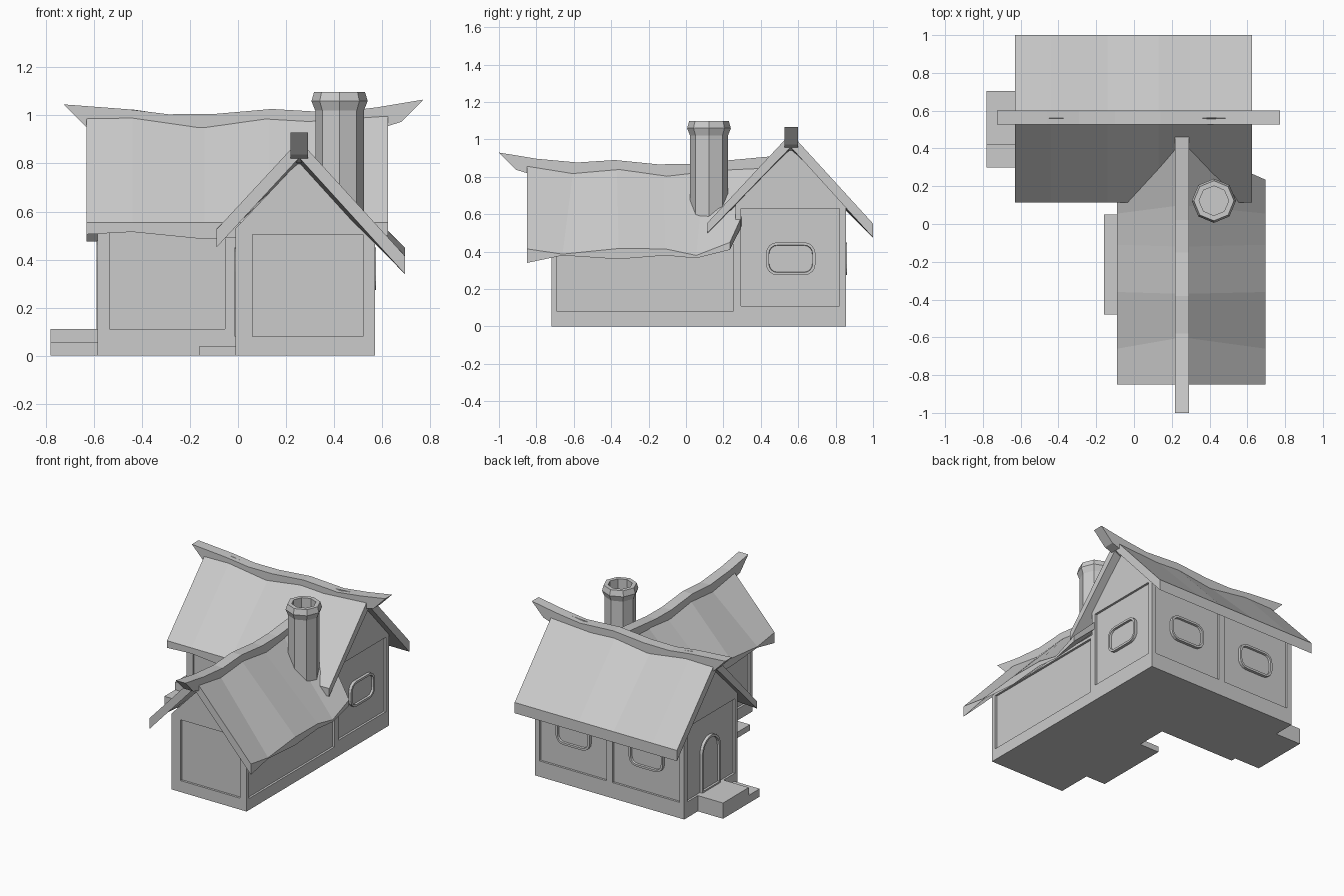
import bpy, bmesh
from math import sin, cos, pi
from mathutils import Vector

if "Cube" in bpy.data.objects:
    bpy.data.objects.remove(bpy.data.objects["Cube"])


def finish(name, bm):
    bmesh.ops.recalc_face_normals(bm, faces=bm.faces)
    me = bpy.data.meshes.new(name)
    bm.to_mesh(me)
    bm.free()
    ob = bpy.data.objects.new(name, me)
    bpy.context.collection.objects.link(ob)
    return ob


def loft(name, rings):
    """Skin a list of equal-length point rings and cap both ends."""
    bm = bmesh.new()
    vs = [[bm.verts.new(p) for p in r] for r in rings]
    n = len(vs[0])
    for a, b in zip(vs, vs[1:]):
        for i in range(n):
            j = (i + 1) % n
            bm.faces.new((a[i], a[j], b[j], b[i]))
    bm.faces.new(vs[0][::-1])
    bm.faces.new(vs[-1])
    return finish(name, bm)


def boxes(name, ranges):
    bm = bmesh.new()
    for x0, x1, y0, y1, z0, z1 in ranges:
        for v in bmesh.ops.create_cube(bm, size=1)["verts"]:
            v.co = (x0 if v.co.x < 0 else x1, y0 if v.co.y < 0 else y1, z0 if v.co.z < 0 else z1)
    return finish(name, bm)


def cut_panels(body, ranges):
    cutter = boxes(body.name + "_panel_cutter", ranges)
    cutter.hide_render = True
    cutter.hide_viewport = True
    mod = body.modifiers.new("panels", "BOOLEAN")
    mod.operation = "DIFFERENCE"
    mod.solver = "EXACT"
    mod.object = cutter


def trim(name, pts, origin, u, n):
    """Framed opening: raised rim with a sunken pane; u = width axis, n = outward."""
    o, u, n = Vector(origin), Vector(u), Vector(n)
    bm = bmesh.new()
    back = [bm.verts.new(o + u * a + Vector((0, 0, b))) for a, b in pts]
    front = [bm.verts.new(v.co + n * 0.02) for v in back]
    k = len(pts)
    for i in range(k):
        j = (i + 1) % k
        bm.faces.new((back[i], back[j], front[j], front[i]))
    bm.faces.new(back[::-1])
    pane = bm.faces.new(front)
    bmesh.ops.recalc_face_normals(bm, faces=bm.faces)
    bmesh.ops.inset_region(bm, faces=[pane], thickness=0.015)
    bmesh.ops.inset_region(bm, faces=[pane], thickness=0.002, depth=-0.014)
    return finish(name, bm)


# House walls: two gabled wings
yz = [(0.265, 0), (0.855, 0), (0.855, 0.66), (0.56, 0.95), (0.265, 0.66)]
back_wing = loft("back_wing_walls", [[(x, y, z) for y, z in yz] for x in (-0.585, 0.57)])
xz = [(-0.01, 0), (0.57, 0), (0.57, 0.49), (0.255, 0.81), (-0.01, 0.53)]
front_wing = loft("front_wing_walls", [[(x, y, z) for x, z in xz] for y in (-0.72, 0.28)])

# Recessed wall panels
D = 0.015
cut_panels(back_wing, [
    (0.57 - D, 0.7, 0.295, 0.82, 0.11, 0.63),
    (-0.7, -0.585 + D, 0.295, 0.82, 0.11, 0.63),
    (-0.535, -0.055, 0.2, 0.265 + D, 0.11, 0.63),
    (-0.55, -0.03, 0.855 - D, 0.95, 0.11, 0.63),
    (0.015, 0.535, 0.855 - D, 0.95, 0.11, 0.63)])
cut_panels(front_wing, [
    (0.06, 0.52, -0.8, -0.72 + D, 0.08, 0.505),
    (0.57 - D, 0.7, -0.69, 0.25, 0.08, 0.47),
    (-0.1, -0.01 + D, -0.69, 0.25, 0.08, 0.47)])

# Rounded windows
W, H, R = 0.132, 0.088, 0.06
window = []
for q, (sx, sz) in enumerate([(1, 1), (-1, 1), (-1, -1), (1, -1)]):
    for k in range(5):
        a = (q + k / 4) * pi / 2
        window.append((sx * (W - R) + R * cos(a), sz * (H - R) + R * sin(a)))
trim("right_window", window, (0.57 - D, 0.56, 0.362), (0, 1, 0), (1, 0, 0))
for side, x in (("left", -0.29), ("right", 0.275)):
    trim("back_window_" + side, window, (x, 0.855 - D, 0.362), (1, 0, 0), (0, 1, 0))

# Arched doors
door = [(-0.1, 0), (0.1, 0)] + [(0.1 * cos(k * pi / 10), 0.27 + 0.1 * sin(k * pi / 10)) for k in range(11)]
trim("left_door", door, (-0.585 + D, 0.56, 0.11), (0, 1, 0), (-1, 0, 0))
trim("porch_door", door, (-0.01 + D, -0.215, 0.08), (0, 1, 0), (-1, 0, 0))

# Doorsteps
boxes("left_doorstep_upper", [(-0.78, -0.57, 0.42, 0.705, 0, 0.11)])
boxes("left_doorstep_lower", [(-0.78, -0.57, 0.30, 0.42, 0, 0.055)])
boxes("porch_doorstep", [(-0.16, 0, -0.48, 0.05, 0, 0.04)])

# Back roof: (x, ridge z, front eave underside z)
T = 0.073
loft("back_roof", [[(x, 0.115, 0.555), (x, 0.56, r), (x, 1.0, 0.55),
                    (x, 1.0, 0.475), (x, 0.56, r - T), (x, 0.115, e)]
                   for x, r, e in [(-0.63, 1.022, 0.505), (-0.44, 1.025, 0.515), (-0.14, 0.982, 0.485),
                                   (0.13, 1.02, 0.5), (0.3, 1.01, 0.49), (0.625, 1.032, 0.5)]])

# Front roof: (ridge y, ridge z, eave y, eave top z, eave underside z)
L = 0.11
loft("front_roof", [[(-0.09, ye, t + L), (0.255, yr, r), (0.695, ye, t),
                     (0.695, ye, b), (0.255, yr, r - T), (-0.09, ye, b + L)]
                    for yr, r, ye, t, b in [(-0.85, 0.897, -0.85, 0.415, 0.34), (-0.6, 0.857, -0.66, 0.387, 0.38),
                                            (-0.37, 0.877, -0.36, 0.417, 0.36), (-0.12, 0.842, -0.11, 0.415, 0.38),
                                            (0.1, 0.867, 0.055, 0.38, 0.365), (0.43, 0.882, 0.235, 0.45, 0.41)]])


def ridge_beam(name, path, c, half, place):
    """Wavy beam with ends cut back underneath."""
    rings = []
    for i, (t, z) in enumerate(path):
        b = t + (0.09 if i == 0 else -0.09 if i == len(path) - 1 else 0)
        rings.append([place(t, c - half, z), place(t, c + half, z),
                      place(b, c + half, z - 0.092), place(b, c - half, z - 0.092)])
    return loft(name, rings)


# Ridge beams
ridge_beam("back_ridge_beam", [(-0.725, 1.046), (-0.46, 1.026), (-0.29, 1.005), (-0.1, 1.006), (0.14, 1.027),
                               (0.4, 1.012), (0.58, 1.034), (0.772, 1.066)], 0.563, 0.037,
           lambda t, c, z: (t, c, z))
ridge_beam("front_ridge_beam", [(-1.0, 0.93), (-0.8, 0.897), (-0.58, 0.877), (-0.38, 0.89), (-0.15, 0.867),
                                (0.02, 0.869), (0.2, 0.886), (0.46, 0.91)], 0.255, 0.037,
           lambda t, c, z: (c, t, z))

# Hollow octagonal chimney
loft("chimney", [[(0.423 + r * cos(k * pi / 4), 0.123 + r * sin(k * pi / 4), z) for k in range(8)]
                 for r, z in [(0.101, 0.45), (0.101, 1.02), (0.117, 1.06), (0.106, 1.098),
                              (0.078, 1.098), (0.078, 0.85)]])
